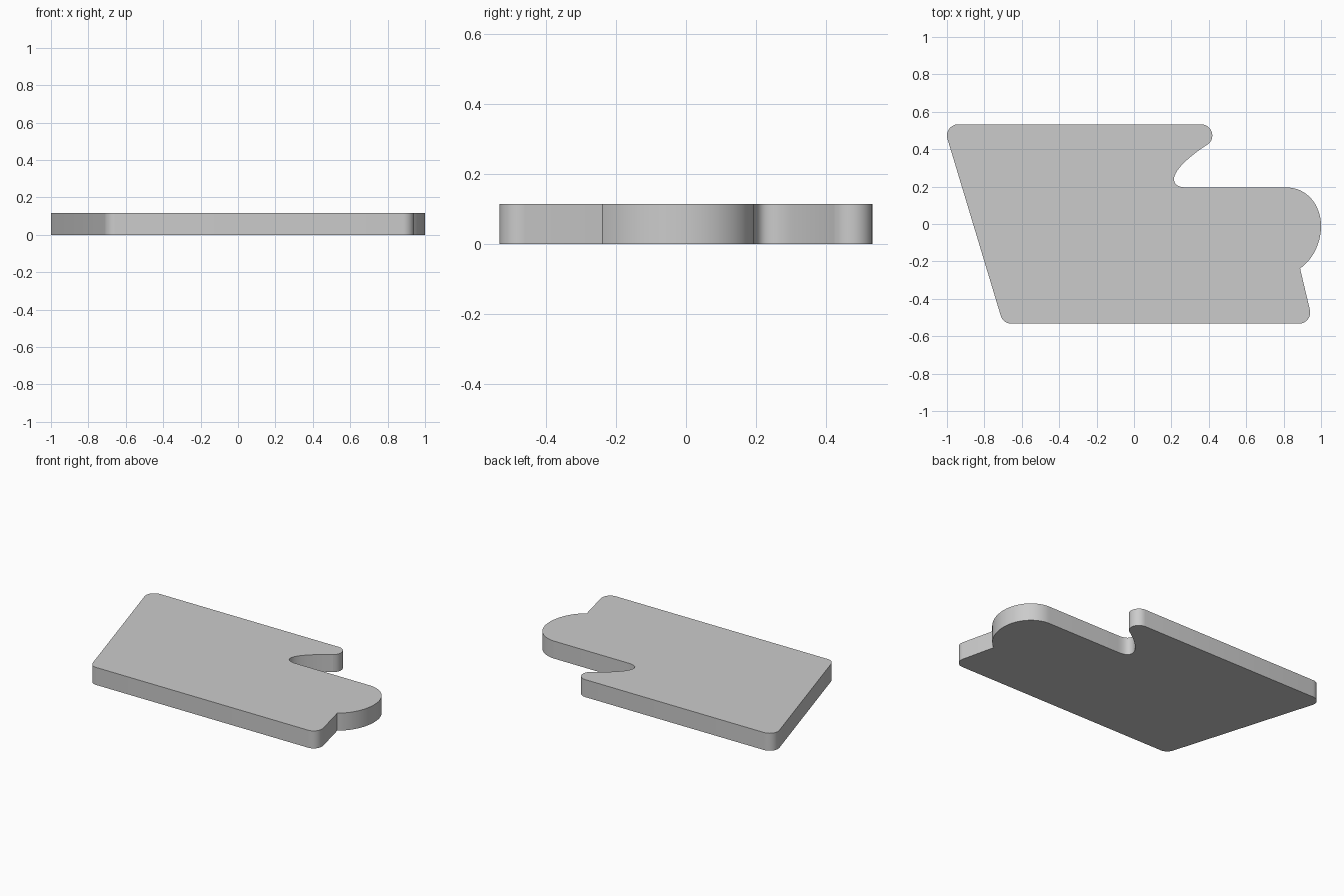
import bpy, bmesh
from math import radians, cos, sin
from mathutils import Vector
from mathutils.geometry import interpolate_bezier

if "Cube" in bpy.data.objects:
    bpy.data.objects.remove(bpy.data.objects["Cube"])

HEIGHT = 0.115
R = 0.06


def corner(cx, cy, start, end, n=10):
    """Rounded corner arc, angles in degrees."""
    angles = [radians(start + (end - start) * i / n) for i in range(n + 1)]
    return [(cx + R * cos(a), cy + R * sin(a)) for a in angles]


def sweep(a, b, c, d, n=16):
    """Bezier segment between two outline points."""
    pts = interpolate_bezier(*[Vector((*p, 0)) for p in (a, b, c, d)], n + 1)
    return [(p.x, p.y) for p in pts]


# Outline, counter-clockwise from the lower left corner
outline = corner(-0.655, -0.473, 196.7, 270)
outline += corner(0.882, -0.473, 270, 373)
# Rounded bulge on the right
outline += sweep((0.888, -0.238), (0.955, -0.19), (1.0, -0.105), (1.0, -0.01))
outline += sweep((1.0, -0.01), (1.0, 0.105), (0.92, 0.195), (0.818, 0.195))
# Curved notch
outline += sweep((0.289, 0.195), (0.24, 0.195), (0.214, 0.208), (0.214, 0.24))
outline += sweep((0.214, 0.24), (0.214, 0.29), (0.30, 0.365), (0.394, 0.426))
# Upper corners
outline += corner(0.359, 0.473, -54, 90)
outline += corner(-0.94, 0.473, 90, 196.7)

# Extrude the outline into a plate
bm = bmesh.new()
verts = []
for x, y in outline:
    if not verts or (verts[-1].co - Vector((x, y, 0))).length > 1e-4:
        verts.append(bm.verts.new((x, y, 0)))
base = bm.faces.new(verts)
top = bmesh.ops.extrude_face_region(bm, geom=[base], use_keep_orig=True)
bmesh.ops.translate(bm, vec=(0, 0, HEIGHT),
                    verts=[v for v in top["geom"] if isinstance(v, bmesh.types.BMVert)])
bmesh.ops.recalc_face_normals(bm, faces=bm.faces)
mesh = bpy.data.meshes.new("flat_plate")
bm.to_mesh(mesh)
bm.free()

plate = bpy.data.objects.new("flat_plate", mesh)
bpy.context.collection.objects.link(plate)
bpy.context.view_layer.objects.active = plate
plate.select_set(True)
bpy.ops.object.shade_smooth_by_angle(angle=radians(30))
